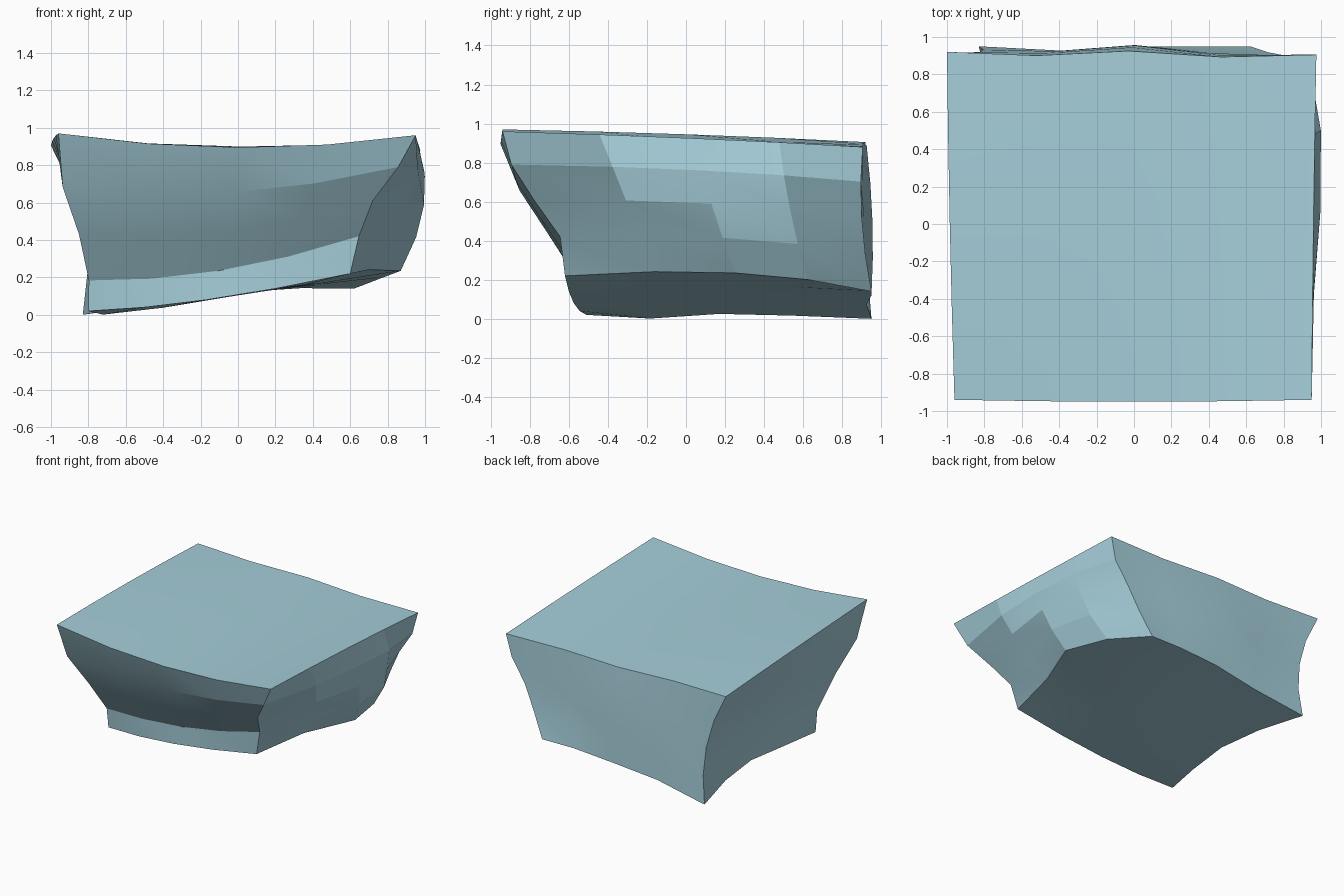
import bpy, bmesh
from math import radians
from mathutils import Vector

if "Cube" in bpy.data.objects:
    bpy.data.objects.remove(bpy.data.objects["Cube"])

# Control nodes of the warped block: NODES[x][y][z], low / middle / high on each axis
NODES = [
    [[(-.80, -.51, .02), (-.85, -.69, .43), (-.96, -.94, .97)],
     [(-.70, .17, .025), (-.79, .10, .47), (-.985, 0, .945)],
     [(-.83, .95, 0), (-.825, .92, .45), (-1, .92, .905)]],
    [[(-.17, -.575, .08), (-.05, -.71, .44), (0, -.95, .895)],
     [(.03, .15, .11), (0, .1, .5), (0, 0, .90)],
     [(0, .95, .12), (0, .955, .50), (-.03, .925, .89)]],
    [[(.60, -.62, .22), (.72, -.78, .61), (.95, -.94, .96)],
     [(.87, .25, .235), (.995, .13, .59), (.96, .03, .925)],
     [(.62, .95, .14), (.81, .90, .52), (.975, .905, .88)]],
]
# Extra offsets of the five horizontal rings, bottom to top
FRONT_RINGS = (0, .055, 0, -.035, 0)
RIGHT_EDGE_RINGS = (0, 0, 0, .035, 0)
LEFT_RINGS = (0, .02, 0, -.04, 0)


def weights(t):
    """Quadratic weights for nodes at 0, 0.5 and 1."""
    return (2 * (t - .5) * (t - 1), 4 * t * (1 - t), 2 * t * (t - .5))


def warp(u, v, w):
    p = Vector()
    for i, a in enumerate(weights(u)):
        for j, b in enumerate(weights(v)):
            for k, c in enumerate(weights(w)):
                p += a * b * c * Vector(NODES[i][j][k])
    col, row, ring = round(u * 4), round(v * 4), round(w * 4)
    # Stepped front profile: upright foot, then a flaring overhang
    if row == 0:
        p.y += FRONT_RINGS[ring]
        if ring == 1:
            p.z -= .025 * (1 - u)
    # Left side follows the same step, fading towards the back
    if col == 0:
        p.x += LEFT_RINGS[ring] * (1 - v)
    # Right side: fuller vertical edges, hollow under the bulge
    if col == 4:
        p.x += RIGHT_EDGE_RINGS[ring] * abs(2 * v - 1)
        if row == 1:
            p.x -= max(0, .5 - w) * .2
        elif row == 3 and ring == 0:
            p.x -= .03
    # Wavy back
    if row == 4 and col in (1, 3) and not (col == 3 and ring == 0):
        p.y -= .025
    # Uneven underside
    if ring == 0 and row == 1 and col < 2:
        p.z -= .025 - .01 * col
    return p


# Block with four segments per side, pushed into the warped shape
bm = bmesh.new()
bmesh.ops.create_cube(bm, size=1)
bmesh.ops.subdivide_edges(bm, edges=bm.edges[:], cuts=3, use_grid_fill=True)
for vert in bm.verts:
    vert.co = warp(*(vert.co + Vector((.5, .5, .5))))

# Stand the block on the ground
low = min(v.co.z for v in bm.verts)
for vert in bm.verts:
    vert.co.z -= low
bmesh.ops.recalc_face_normals(bm, faces=bm.faces[:])

mesh = bpy.data.meshes.new("rock_block")
bm.to_mesh(mesh)
bm.free()
block = bpy.data.objects.new("rock_block", mesh)
bpy.context.collection.objects.link(block)

# Soft faces with sharp block edges
bpy.context.view_layer.objects.active = block
block.select_set(True)
bpy.ops.object.shade_smooth_by_angle(angle=radians(12))

mat = bpy.data.materials.new("pale_blue_stone")
mat.diffuse_color = (.38, .62, .70, 1)
mat.use_nodes = True
mat.node_tree.nodes["Principled BSDF"].inputs["Base Color"].default_value = mat.diffuse_color
mesh.materials.append(mat)
